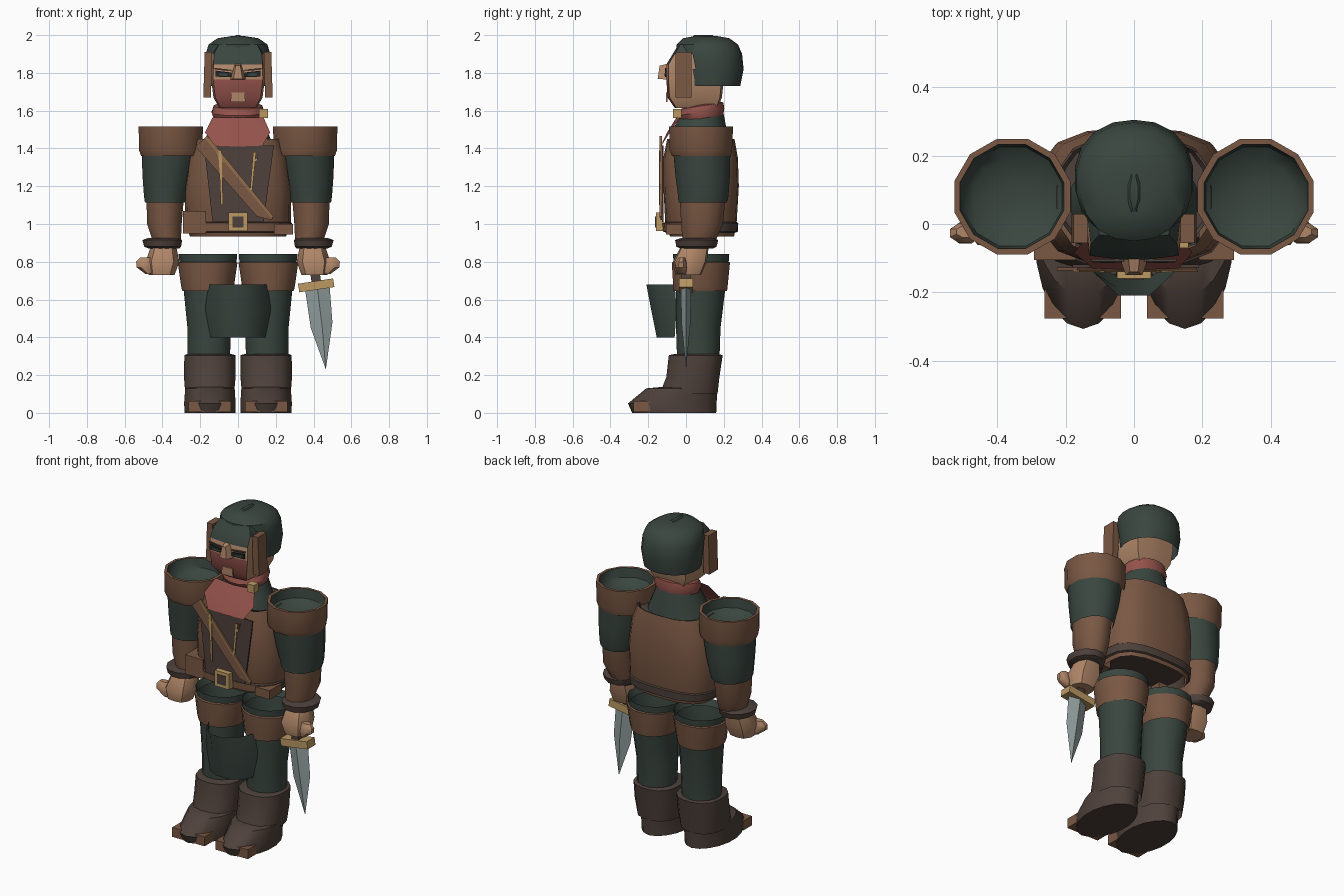
import bpy, bmesh, math
from mathutils import Vector, Matrix


def srgb(r, g, b):
    lin = [((c / 255 + 0.055) / 1.055) ** 2.4 for c in (r, g, b)]
    return (*lin, 1.0)


COLOURS = {
    "dark_green": (58, 70, 64), "brown": (122, 88, 68), "dark_brown": (78, 65, 59),
    "red": (148, 82, 75), "skin": (176, 134, 104), "gold": (188, 154, 100),
    "steel": (146, 160, 158), "black": (36, 38, 38), "light_brown": (146, 110, 76),
}
MATS = {}
for key, rgb in COLOURS.items():
    MATS[key] = bpy.data.materials.new(key)
    MATS[key].diffuse_color = srgb(*rgb)


def finish(name, bm, mats, rule=None, angle=40):
    """Turn a bmesh into an object; rule(face) picks the material index."""
    bmesh.ops.recalc_face_normals(bm, faces=bm.faces)
    mats = [mats] if isinstance(mats, str) else mats
    if rule:
        for f in bm.faces:
            f.material_index = rule(f)
    me = bpy.data.meshes.new(name)
    bm.to_mesh(me)
    bm.free()
    for m in mats:
        me.materials.append(MATS[m])
    ob = bpy.data.objects.new(name, me)
    bpy.context.collection.objects.link(ob)
    bpy.ops.object.select_all(action='DESELECT')
    ob.select_set(True)
    bpy.context.view_layer.objects.active = ob
    bpy.ops.object.shade_smooth_by_angle(angle=math.radians(angle))
    return ob


def loft(name, rings, mats, n=14, p=2.0, side=1, caps="", tilt=0.0, rule=None, keep=None):
    """Stack rounded rings given as (z, x0, x1, y0, y1); p sets the squareness."""
    bm = bmesh.new()
    rows = []
    for z, x0, x1, y0, y1 in rings:
        row = []
        for i in range(n):
            a = 2 * math.pi * (i + 0.5) / n
            c, s = math.cos(a), math.sin(a)
            k = (abs(c) ** p + abs(s) ** p) ** (-1 / p)
            y = (y0 + y1) / 2 + s * k * (y1 - y0) / 2
            x = (x0 + x1) / 2 + c * k * (x1 - x0) / 2
            row.append(bm.verts.new((side * x, y, z + tilt * y)))
        rows.append(row)
    for a, b in zip(rows, rows[1:]):
        for i in range(n):
            j = (i + 1) % n
            bm.faces.new((a[i], a[j], b[j], b[i]))
    if "b" in caps:
        bm.faces.new(rows[0])
    if "t" in caps:
        bm.faces.new(rows[-1])
    if keep:
        drop = [f for f in bm.faces if not keep(f.calc_center_median())]
        bmesh.ops.delete(bm, geom=drop, context='FACES')
    return finish(name, bm, mats, rule)


def plate(name, pts, y, depth, mat, side=1):
    """Front-facing outline in x and z, extruded backwards from y."""
    bm = bmesh.new()
    f = bm.faces.new([bm.verts.new((side * x, y, z)) for x, z in pts])
    ext = bmesh.ops.extrude_face_region(bm, geom=[f])
    bmesh.ops.translate(bm, vec=(0, depth, 0),
                        verts=[v for v in ext["geom"] if isinstance(v, bmesh.types.BMVert)])
    return finish(name, bm, mat, angle=20)


def box(name, lo, hi, mat, side=1, rot=0.0):
    lo, hi = Vector(lo), Vector(hi)
    mid, size = (lo + hi) / 2, hi - lo
    mid.x *= side
    bm = bmesh.new()
    m = Matrix.Translation(mid) @ Matrix.Rotation(rot * side, 4, 'Y') @ Matrix.Diagonal((*size, 1))
    bmesh.ops.create_cube(bm, size=1, matrix=m)
    return finish(name, bm, mat, angle=20)


def sheet(name, rows, mat):
    """Open surface through rows of points."""
    bm = bmesh.new()
    vs = [[bm.verts.new(p) for p in r] for r in rows]
    for a, b in zip(vs, vs[1:]):
        for i in range(len(a) - 1):
            bm.faces.new((a[i], a[i + 1], b[i + 1], b[i]))
    return finish(name, bm, mat)


# Head: red lower face and green brow cloth chosen by height on the front faces
def head_rule(f):
    c = f.calc_center_median()
    if c.z > 1.84:
        return 2 if c.z > 1.9 or f.normal.y < -0.2 else 0
    return 1 if f.normal.y < -0.5 and c.z < 1.76 else 0


loft("head", [(1.615, -.10, .10, -.06, .17), (1.67, -.13, .13, -.098, .19), (1.765, -.142, .142, -.104, .2),
              (1.845, -.14, .14, -.104, .2), (1.9, -.137, .137, -.07, .2), (1.95, -.11, .11, -.04, .2)],
     ["skin", "red", "dark_green"], n=12, p=9, caps="bt", rule=head_rule)
plate("mouth", [(-.04, 1.645), (.04, 1.645), (.035, 1.695), (-.035, 1.695)], -.107, .009, "skin")
bm = bmesh.new()
vs = [bm.verts.new(p) for p in [(-.042, -.1, 1.765), (.042, -.1, 1.765), (.024, -.15, 1.768), (-.024, -.15, 1.768),
                                (-.016, -.1, 1.848), (.016, -.1, 1.848), (.012, -.14, 1.838), (-.012, -.14, 1.838)]]
for q in [(0, 1, 2, 3), (4, 5, 6, 7), (0, 3, 7, 4), (1, 2, 6, 5), (3, 2, 6, 7), (0, 1, 5, 4)]:
    bm.faces.new([vs[i] for i in q])
finish("nose", bm, "skin", angle=20)

# Hood shell, open over the face, with a small crest
loft("hood", [(1.73, -.165, .165, -.02, .287), (1.82, -.175, .175, -.03, .305), (1.90, -.172, .172, -.05, .297),
              (1.95, -.158, .158, -.05, .275), (1.983, -.11, .11, -.015, .23), (1.994, -.04, .04, .04, .17)],
     "dark_green", n=18, p=2.2, caps="t", keep=lambda c: c.y > .03 or c.z > 1.9)
loft("hood_crest", [(1.985, -.03, .03, .02, .165), (2.0, -.012, .012, .04, .145)], "dark_green", n=8, caps="t")

for s in (-1, 1):
    plate("eye", [(.035, 1.778), (.12, 1.78), (.12, 1.812), (.035, 1.802)], -.112, .008, "black", s)
    plate("iris", [(.055, 1.784), (.1, 1.785), (.1, 1.798), (.055, 1.796)], -.114, .004, "dark_green", s)
    plate("eyebrow", [(.03, 1.808), (.125, 1.818), (.125, 1.826), (.03, 1.816)], -.11, .007, "dark_brown", s)
    box("ear_plate", (.14, -.055, 1.67), (.18, .03, 1.91), "brown", s, -.03)

# Neck and scarf
loft("neck", [(1.4, -.2, .2, -.09, .23), (1.5, -.155, .155, -.07, .215), (1.58, -.12, .12, -.025, .2)], "dark_green")
loft("scarf_ring", [(1.545, -.13, .13, -.03, .2), (1.58, -.142, .142, -.045, .205), (1.612, -.13, .13, -.03, .2),
                    (1.622, -.10, .10, .0, .17)], "red", n=16, tilt=.16)
sheet("scarf_front", [[(-.135, -.03, 1.565), (0, -.05, 1.565), (.135, -.03, 1.565)],
                      [(-.175, -.085, 1.485), (0, -.1, 1.485), (.17, -.085, 1.485)],
                      [(-.12, -.13, 1.415), (0, -.135, 1.41), (.13, -.13, 1.415)]], "red")
box("scarf_clasp", (.11, -.07, 1.56), (.16, -.025, 1.61), "gold")

# Vest with a dark lining visible at the neck and waist
loft("vest", [(.935, -.255, .255, -.085, .255), (1.0, -.28, .28, -.11, .268), (1.2, -.282, .282, -.12, .28),
              (1.35, -.262, .262, -.12, .275), (1.45, -.225, .225, -.1, .257)], "brown", n=20, p=3)
for name, z0, z1 in [("waist_lining", .94, .99), ("collar_lining", 1.448, 1.425)]:
    w = .25 if z0 < 1 else .22
    loft(name, [(z0, -w, w, -.08, .25), (z1, .01 - w, w - .01, -.07, .24)], "dark_brown", n=20, p=3, caps="t")
loft("belt", [(.955, -.268, .268, -.108, .265), (.96, -.28, .28, -.122, .275), (1.005, -.286, .286, -.125, .277),
              (1.01, -.28, .28, -.11, .268)], ["dark_brown", "brown"], n=20, p=3,
     rule=lambda f: 1 if f.normal.y < -.5 else 0)
plate("chest_panel", [(-.135, 1.01), (.135, 1.01), (.19, 1.415), (-.18, 1.415)], -.127, .009, "dark_brown")
plate("strap", [(.10, 1.04), (.18, 1.02), (.185, 1.04), (-.165, 1.465), (-.225, 1.41)], -.136, .009, "brown")
plate("strap_trim", [(.173, 1.035), (.188, 1.04), (-.16, 1.465), (-.178, 1.455)], -.14, .005, "light_brown")
for name, x0, z0, x1, z1 in [("lace_left", -.085, 1.10, -.095, 1.39), ("lace_right", .07, 1.18, .088, 1.38)]:
    plate(name, [(x0 - .006, z0), (x0 + .006, z0), (x1 + .008, z1), (x1 - .008, z1)], -.142, .005, "gold")
for s in (-1, 1):
    plate("lace_knot", [(.075, 1.33), (.1, 1.33), (.112, 1.385), (.1, 1.35)], -.141, .005, "gold", s)
box("belt_pouch_tall", (.17, -.105, .95), (.292, .02, 1.07), "brown", -1)
box("belt_pouch_short", (.19, -.105, .945), (.292, .02, 1.0), "brown")
box("buckle", (-.05, -.16, .962), (.05, -.12, 1.06), "gold")
plate("buckle_centre", [(-.03, .982), (.03, .982), (.03, 1.04), (-.03, 1.04)], -.164, .006, "dark_brown")

# Front cloth: curved sheet hanging before the hips
sheet("front_cloth", [[(-.155, -.06, .68), (-.12, -.14, .68), (-.045, -.21, .68),
                       (.045, -.21, .68), (.12, -.14, .68), (.155, -.06, .68)],
                      [(-.175, -.05, .55), (-.13, -.13, .55), (-.05, -.185, .55),
                       (.05, -.185, .55), (.13, -.13, .55), (.175, -.05, .55)],
                      [(-.145, -.06, .4), (-.11, -.12, .4), (-.045, -.155, .4),
                       (.045, -.155, .4), (.11, -.12, .4), (.145, -.06, .4)]], "dark_green")

for s in (-1, 1):
    # Arms: sleeve inside a shoulder guard whose top is a hollow green bowl
    loft("sleeve", [(1.115, .27, .497, -.045, .222), (1.15, .262, .502, -.047, .23), (1.25, .235, .51, -.06, .237),
                    (1.37, .21, .515, -.072, .24)], "dark_green", n=12, side=s)
    loft("shoulder_guard", [(1.36, .19, .518, -.08, .242), (1.39, .182, .53, -.092, .25), (1.517, .18, .532, -.095, .255),
                            (1.517, .2, .515, -.077, .238)], "brown", n=12, side=s)
    loft("shoulder_bowl", [(1.517, .2, .515, -.077, .238), (1.46, .205, .505, -.07, .23), (1.43, .24, .47, -.03, .19),
                           (1.415, .32, .39, .04, .12)], "dark_green", n=12, side=s, caps="t")
    loft("forearm", [(.9, .30, .45, -.02, .155), (1.0, .295, .485, -.03, .2), (1.15, .282, .488, -.038, .214)],
         "brown", n=12, side=s, caps="bt")
    loft("cuff", [(.87, .31, .475, -.03, .145), (.88, .298, .5, -.055, .165), (.915, .292, .51, -.062, .175),
                  (.925, .31, .48, -.03, .15)], "dark_brown", n=12, side=s, caps="bt")
    loft("hand", [(.73, .335, .475, -.055, .08), (.80, .31, .49, -.07, .11), (.875, .325, .465, -.03, .12)],
         "skin", n=10, p=3, side=s, caps="bt")
    loft("thumb", [(.735, .45, .49, -.045, .0), (.77, .45, .537, -.058, .005), (.8, .455, .54, -.055, .002),
                   (.822, .46, .52, -.04, -.005)], "skin", n=8, p=3, side=s, caps="bt")

    # Legs: open green tops with brown thigh bands
    loft("leg", [(.3, .04, .27, -.05, .18), (.45, .035, .27, -.055, .185), (.65, .035, .29, -.055, .21),
                 (.79, .005, .312, -.068, .228), (.84, .002, .318, -.072, .232), (.8, .02, .3, -.055, .215)],
         "dark_green", n=16, side=s)
    loft("thigh_band", [(.645, .025, .297, -.068, .22), (.66, .02, .302, -.07, .222), (.795, .0, .322, -.078, .236),
                        (.8, .01, .312, -.07, .228)], "brown", n=16, side=s)
    loft("boot_shaft", [(.1, .02, .28, -.14, .168), (.19, .012, .287, -.105, .178), (.305, .012, .285, -.092, .195),
                        (.312, .035, .27, -.06, .175)], "dark_brown", n=16, p=2.5, side=s, caps="t")
    loft("foot", [(0, .012, .285, -.285, .16), (.05, .01, .288, -.307, .162), (.13, .015, .282, -.21, .166),
                  (.14, .04, .26, -.1, .15)], "dark_brown", n=18, p=1.9, side=s, caps="bt")
    box("toe_cap", (.038, -.277, .004), (.262, -.19, .063), "brown", s)

# Dagger held in one hand
box("dagger_grip", (.385, -.025, .69), (.435, .025, .76), "dark_brown", 1, -.15)
box("dagger_guard", (.32, -.038, .652), (.508, .038, .698), "gold", 1, -.15)
bm = bmesh.new()
edge = [(.355, .655), (.485, .67), (.50, .48), (.465, .23), (.385, .45)]
rim = [bm.verts.new((x, 0, z)) for x, z in edge]
for y in (-.028, .028):
    ridge = [bm.verts.new((.42, y, .66)), bm.verts.new((.445, y * .8, .46))]
    for q in [(rim[0], ridge[0], ridge[1], rim[4]), (ridge[0], rim[1], rim[2], ridge[1]),
              (rim[4], ridge[1], rim[3]), (ridge[1], rim[2], rim[3])]:
        bm.faces.new(q)
finish("dagger_blade", bm, "steel", angle=20)
